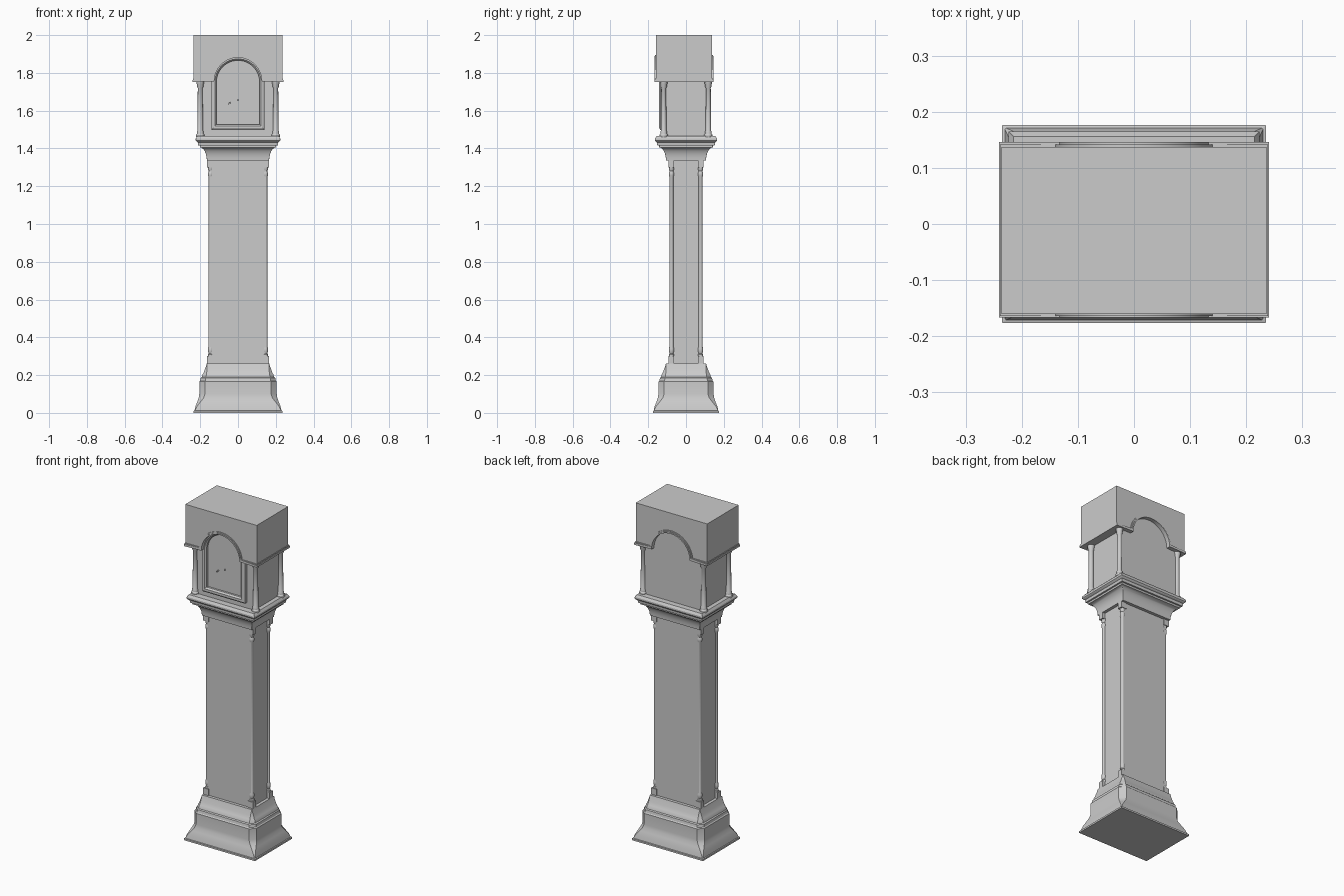
import bpy
import bmesh
from math import cos, sin, pi, radians
from mathutils import Matrix

if "Cube" in bpy.data.objects:
    bpy.data.objects.remove(bpy.data.objects["Cube"])

grey = bpy.data.materials.new("plain_grey")
grey.use_nodes = True
COLOUR = (0.6, 0.6, 0.6, 1)
grey.diffuse_color = COLOUR
grey.node_tree.nodes["Principled BSDF"].inputs["Base Color"].default_value = COLOUR


def finish(name, bm, smooth=False):
    bmesh.ops.recalc_face_normals(bm, faces=bm.faces)
    mesh = bpy.data.meshes.new(name)
    bm.to_mesh(mesh)
    bm.free()
    mesh.materials.append(grey)
    ob = bpy.data.objects.new(name, mesh)
    bpy.context.collection.objects.link(ob)
    if smooth:
        bpy.ops.object.select_all(action="DESELECT")
        ob.select_set(True)
        bpy.context.view_layer.objects.active = ob
        bpy.ops.object.shade_smooth_by_angle(angle=radians(30))
    return ob


def box(name, x0, x1, y0, y1, z0, z1):
    bm = bmesh.new()
    centre = Matrix.Translation(((x0 + x1) / 2, (y0 + y1) / 2, (z0 + z1) / 2))
    size = Matrix.Diagonal((x1 - x0, y1 - y0, z1 - z0, 1))
    bmesh.ops.create_cube(bm, size=1, matrix=centre @ size)
    return finish(name, bm)


def bridge(bm, rings):
    for a, b in zip(rings, rings[1:]):
        for i in range(len(a)):
            j = (i + 1) % len(a)
            bm.faces.new((a[i], a[j], b[j], b[i]))


def prism(name, outline, y0, y1):
    """Extrude an outline in x and z from y0 to y1."""
    bm = bmesh.new()
    rings = [[bm.verts.new((x, y, z)) for x, z in outline] for y in (y0, y1)]
    bridge(bm, rings)
    for ring in rings:
        bm.faces.new(ring)
    return finish(name, bm, True)


def moulding(name, rows):
    """Loft rows of (z, offset from the trunk, corner chamfer)."""
    bm = bmesh.new()
    rings = []
    for z, off, c in rows:
        x, y = TRUNK_X + off, TRUNK_Y + off
        c = max(c, 0.0005)
        pts = [(x, y - c), (x - c, y), (c - x, y), (-x, y - c),
               (-x, c - y), (c - x, -y), (x - c, -y), (x, c - y)]
        rings.append([bm.verts.new((px, py, z)) for px, py in pts])
    bridge(bm, rings)
    bm.faces.new(rings[0])
    bm.faces.new(rings[-1])
    return finish(name, bm, True)


def turned(name, x, y, profile, sides=20):
    """Turn a profile of (radius, z) about a vertical axis."""
    bm = bmesh.new()
    rings = [[bm.verts.new((x + r * cos(2 * pi * i / sides),
                            y + r * sin(2 * pi * i / sides), z))
              for i in range(sides)] for r, z in profile]
    bridge(bm, rings)
    bm.faces.new(rings[0])
    bm.faces.new(rings[-1])
    return finish(name, bm, True)


def arch(r, z, steps=28):
    """Half circle from right to left over the top."""
    return [(r * cos(pi * i / steps), z + r * sin(pi * i / steps))
            for i in range(steps + 1)]


TRUNK_X, TRUNK_Y = 0.147, 0.088
SPRING = 1.755

# Flared base with leaf-shaped corner chamfers
moulding("base", [
    (0, 0.088, 0), (0.01, 0.088, 0), (0.012, 0.083, 0.002), (0.035, 0.078, 0.008),
    (0.06, 0.068, 0.018), (0.08, 0.061, 0.026), (0.10, 0.058, 0.03),
    (0.165, 0.058, 0.03), (0.17, 0.053, 0.028), (0.185, 0.050, 0.026),
    (0.19, 0.044, 0.022), (0.205, 0.040, 0.02), (0.21, 0.036, 0.017),
    (0.23, 0.029, 0.012), (0.245, 0.023, 0.006), (0.262, 0.018, 0)])

# Trunk
box("trunk", -TRUNK_X, TRUNK_X, -TRUNK_Y, TRUNK_Y, 0.25, 1.35)

# Trunk columns and their corner blocks
trunk_profile = [(0.014, 0.295), (0.014, 0.31), (0.010, 0.315), (0.014, 0.325),
                 (0.014, 0.34), (0.011, 0.35), (0.011, 1.25), (0.014, 1.258),
                 (0.014, 1.27), (0.010, 1.28), (0.014, 1.288), (0.014, 1.305)]
for sx, side in ((1, "left"), (-1, "right")):
    for sy, end in ((1, "back"), (-1, "front")):
        tag = end + "_" + side
        turned("trunk_column_" + tag, sx * 0.145, sy * 0.077, trunk_profile)
        xs = sorted((sx * 0.13, sx * 0.165))
        ys = sorted((sy * 0.064, sy * 0.093))
        box("lower_block_" + tag, *xs, *ys, 0.255, 0.30)
        box("upper_block_" + tag, *xs, *ys, 1.30, 1.34)

# Cove and ledge carrying the hood
cove = [(1.335 + 0.07 * sin(a), 0.018 + 0.036 * (1 - cos(a)), 0)
        for a in [pi / 2 * i / 8 for i in range(9)]]
moulding("cove", cove + [(1.418, 0.054, 0)])
moulding("hood_ledge", [
    (1.416, 0.064, 0), (1.432, 0.066, 0), (1.435, 0.071, 0), (1.442, 0.077, 0),
    (1.452, 0.077, 0), (1.458, 0.073, 0), (1.465, 0.068, 0)])

# Hood body with an arched upper part that fills the opening
prism("hood_body", [(-0.19, 1.46), (0.19, 1.46), (0.19, SPRING + 0.01)]
      + arch(0.132, SPRING + 0.01) + [(-0.19, SPRING + 0.01)], -0.118, 0.122)

# Hood columns
hood_profile = [(0.022, 1.46), (0.022, 1.472), (0.018, 1.478), (0.018, 1.488),
                (0.014, 1.495), (0.013, 1.72), (0.017, 1.728), (0.017, 1.738),
                (0.020, 1.745), (0.020, 1.76)]
for sx, side in ((1, "left"), (-1, "right")):
    for sy, end in ((1, "back"), (-1, "front")):
        turned("hood_column_" + end + "_" + side, sx * 0.2, sy * 0.118, hood_profile)

# Hood top with an arched opening, front and back
prism("hood_top", [(-0.236, SPRING), (-0.236, 2.0), (0.236, 2.0), (0.236, SPRING)]
      + arch(0.128, SPRING), -0.160, 0.137)


# Stepped trim along the lower edge, running over the arch
def trim(name, width, height, y0, y1):
    lower = arch(0.126, SPRING)
    upper = arch(0.126 + height, SPRING)
    rise = [(x, z) for x, z in upper if z >= SPRING + height]
    prism(name, [(-width, SPRING - 0.003), (-width, SPRING + height),
                 ] + rise[::-1] + [(width, SPRING + height), (width, SPRING - 0.003)]
          + lower, y0, y1)


trim("hood_trim_inner", 0.241, 0.008, -0.167, 0.146)
trim("hood_trim_outer", 0.2385, 0.015, -0.164, 0.142)


# Dial door: mitred raised frame around a recessed dial
def door_outline(half, bottom):
    return [(-half, bottom), (half, bottom)] + arch(half, SPRING - 0.003)


bm = bmesh.new()
frame_rows = [(0.141, 1.498, -0.116), (0.141, 1.498, -0.136), (0.131, 1.508, -0.142),
              (0.122, 1.519, -0.142), (0.114, 1.528, -0.134), (0.114, 1.528, -0.121)]
frame_rings = [[bm.verts.new((x, y, z)) for x, z in door_outline(h, b)]
               for h, b, y in frame_rows]
bridge(bm, frame_rings)
bridge(bm, [frame_rings[-1], frame_rings[0]])
finish("door_frame", bm, True)
prism("dial", door_outline(0.115, 1.527), -0.122, -0.117)

# Small pins on the dial
for i, (x, z) in enumerate(((-0.05, 1.635), (-0.043, 1.642), (0, 1.658))):
    bm = bmesh.new()
    bmesh.ops.create_cone(bm, cap_ends=True, segments=12, radius1=0.004, radius2=0.003,
                          depth=0.01, matrix=Matrix.Translation((x, -0.125, z))
                          @ Matrix.Rotation(pi / 2, 4, "X"))
    finish("dial_pin_" + str(i + 1), bm, True)
